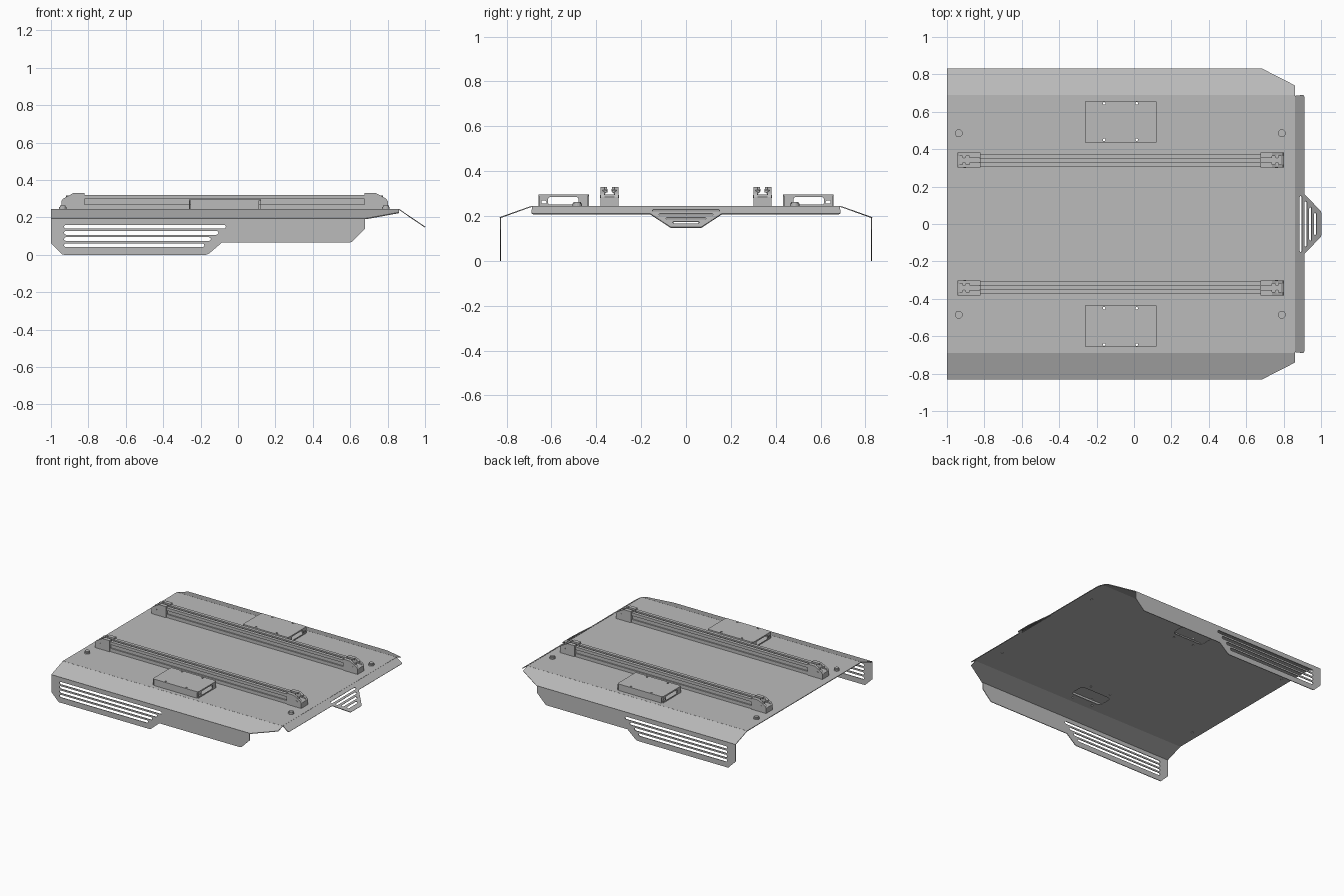
import bpy, bmesh, math
from mathutils import Matrix, Vector

if "Cube" in bpy.data.objects:
    bpy.data.objects.remove(bpy.data.objects["Cube"], do_unlink=True)

metal = bpy.data.materials.new("grey metal")
metal.use_nodes = True
GREY = (0.5, 0.5, 0.5, 1)
metal.diffuse_color = GREY
metal.node_tree.nodes["Principled BSDF"].inputs["Base Color"].default_value = GREY

X, Y, Z = Vector((1, 0, 0)), Vector((0, 1, 0)), Vector((0, 0, 1))
SHEET = 0.005
TOP = 0.245


def panel(name, outline, origin, u, v, thick=SHEET, holes=()):
    """Flat plate with holes: outline in (u, v), thickness centred on the plane."""
    curve = bpy.data.curves.new(name, 'CURVE')
    curve.dimensions, curve.fill_mode = '2D', 'BOTH'
    curve.extrude = thick / 2
    for loop in [outline, *holes]:
        s = curve.splines.new('POLY')
        s.points.add(len(loop) - 1)
        for p, (a, b) in zip(s.points, loop):
            p.co = (a, b, 0, 1)
        s.use_cyclic_u = True
    tmp = bpy.data.objects.new(name + "_tmp", curve)
    bpy.context.collection.objects.link(tmp)
    deps = bpy.context.evaluated_depsgraph_get()
    mesh = bpy.data.meshes.new_from_object(tmp.evaluated_get(deps))
    bpy.data.objects.remove(tmp)
    bpy.data.curves.remove(curve)
    u, v = u.normalized(), v.normalized()
    frame = Matrix((u, v, u.cross(v))).transposed().to_4x4()
    mesh.transform(Matrix.Translation(origin) @ frame)
    bm = bmesh.new()
    bm.from_mesh(mesh)
    bmesh.ops.remove_doubles(bm, verts=bm.verts, dist=1e-5)
    bmesh.ops.recalc_face_normals(bm, faces=bm.faces)
    for f in bm.faces:
        f.smooth = False
    bm.to_mesh(mesh)
    bm.free()
    mesh.materials.clear()
    mesh.materials.append(metal)
    obj = bpy.data.objects.new(name, mesh)
    bpy.context.collection.objects.link(obj)
    return obj


def slot(a0, a1, b, r, n=6):
    """Stadium shape running along the first axis."""
    arc = [math.pi * (i / n - 0.5) for i in range(n + 1)]
    right = [(a1 - r + r * math.cos(t), b + r * math.sin(t)) for t in arc]
    return right + [(a0 + r - r * math.cos(t), b - r * math.sin(t)) for t in arc]


def rounded(a0, a1, b0, b1, r, n=4):
    """Rectangle with rounded corners."""
    pts = []
    for k, (a, b) in enumerate([(a1 - r, b1 - r), (a0 + r, b1 - r), (a0 + r, b0 + r), (a1 - r, b0 + r)]):
        for i in range(n + 1):
            t = math.pi / 2 * (k + i / n)
            pts.append((a + r * math.cos(t), b + r * math.sin(t)))
    return pts


def circle(a, b, r):
    return [(a + r * math.cos(i * math.pi / 8), b + r * math.sin(i * math.pi / 8)) for i in range(16)]


def rect(a0, a1, b0, b1):
    return [(a0, b0), (a1, b0), (a1, b1), (a0, b1)]


# Main deck, with openings and bolt holes below the two covers
openings = []
BOLTS = [(x, y) for x in (-0.16, 0.015) for y in (0.45, 0.645)]
for s in (1, -1):
    openings.append(rounded(-0.2, 0.06, s * 0.55 - 0.06, s * 0.55 + 0.06, 0.03))
    openings += [circle(x, s * y, 0.007) for x, y in BOLTS]
panel("deck", rect(-1, 0.86, -0.69, 0.69), Z * (TOP - SHEET / 2), X, Y, holes=openings)

# Front lip with slotted tongue
down = Vector((0.14, 0, -0.095))
end = down.length
lip = [(-0.685, 0), (0.685, 0), (0.69, 0.052), (0.682, 0.06), (0.16, 0.06), (0.07, end - 0.004),
       (0.06, end), (-0.06, end), (-0.07, end - 0.004), (-0.16, 0.06), (-0.682, 0.06), (-0.69, 0.052)]
vents = [slot(-w, w, 0.037 + 0.031 * i, 0.008) for i, w in enumerate((0.15, 0.122, 0.09, 0.06))]
panel("front_lip", lip, Vector((0.86, 0, TOP - 0.002)), Y, down, holes=vents)

skirt = [(-1, 0.195), (-1, 0.062), (-0.94, 0.002), (-0.93, 0), (-0.17, 0), (-0.155, 0.006), (-0.085, 0.066),
         (0.6, 0.066), (0.61, 0.07), (0.68, 0.14), (0.68, 0.195)]
skirt_vents = [slot(-0.93, x, 0.15 - 0.033 * i, 0.01) for i, x in enumerate((-0.065, -0.105, -0.145, -0.18))]
bracket_side = [(-0.945, TOP), (-0.945, 0.285), (-0.935, 0.3), (-0.88, 0.33), (-0.82, 0.33), (-0.82, TOP)]
bracket_core = [(-0.945, TOP), (-0.945, 0.285), (-0.93, 0.295), (-0.82, 0.295), (-0.82, TOP)]

# Half of the slotted rail section, mirrored across its centre
half = [(0.009, 0.268), (0.009, 0.285), (0.02, 0.285), (0.02, 0.3), (0.009, 0.31), (0.009, 0.32),
        (0.034, 0.32), (0.034, 0.298), (0.024, 0.298), (0.024, 0.27), (0.034, 0.27), (0.034, TOP)]
rail_section = half + [(-a, b) for a, b in reversed(half)]

for s, side in ((1, "left"), (-1, "right")):
    # Sloped shoulder and vertical skirt
    slope = Vector((0, s * 0.14, -0.05))
    w = slope.length
    panel(side + "_shoulder", [(-1, 0), (0.86, 0), (0.86, 0.36 * w), (0.685, w), (-1, w)],
          Vector((0, s * 0.69, TOP - SHEET / 2)), X, slope)
    panel(side + "_skirt", skirt, Y * s * (0.83 - SHEET / 2), X, Z, holes=skirt_vents)

    # Rail and its end brackets
    y = s * 0.341
    panel(side + "_rail", rail_section, Vector((-0.075, y, 0)), Y, Z, 1.5)
    for m, place in ((1, "rear"), (-1, "front")):
        tag = f"{side}_{place}_bracket"
        shift = 0 if m == 1 else -0.143

        def flip(pts):
            return [(m * a + shift, b) for a, b in pts]

        for e in (1, -1):
            panel(tag + "_cheek", flip(bracket_side), Y * (y + e * 0.031), X, Z, 0.018)
            panel(tag + "_hook", flip(rect(-0.88, -0.82, 0.318, 0.33)), Y * (y + e * 0.017), X, Z, 0.012)
            panel(tag + "_bolt", circle(m * -0.908 + shift, y + e * 0.021, 0.011), Z * 0.311, X, Y, 0.012)
            panel(tag + "_pin", circle(m * -0.905 + shift, 0.287, 0.007), Y * (y + e * 0.04), X, Z, 0.003)
        panel(tag + "_core", flip(bracket_core), Y * y, X, Z, 0.046)

    # Hollow cover with end windows
    x0, x1, y0, y1 = -0.263, 0.122, 0.433, 0.658
    lid_y = sorted((s * y0, s * y1))
    panel(side + "_cover_lid", rounded(x0, x1, *lid_y, 0.012), Z * 0.2925, X, Y,
          holes=[circle(a, s * b, 0.007) for a, b in BOLTS])
    for wy in (y0 + 0.003, y1 - 0.003):
        panel(side + "_cover_wall", rect(x0 + 0.01, x1 - 0.01, TOP, 0.291), Y * s * wy, X, Z)
    window = rounded(0.48, 0.615, 0.252, 0.284, 0.008)
    small = slot(0.622, 0.645, 0.262, 0.007)
    for wx in (x0 + 0.003, x1 - 0.003):
        panel(side + "_cover_end", rect(y0 + 0.004, y1 - 0.004, TOP, 0.291), X * wx, Y * s, Z,
              holes=[window, small])

    # Round deck bolts with washers and stubs beneath
    for bx in (-0.937, 0.79):
        panel(side + "_deck_bolt", circle(bx, s * 0.485, 0.021), Z * 0.25, X, Y, 0.01)
        panel(side + "_deck_bolt_head", circle(bx, s * 0.485, 0.016), Z * 0.258, X, Y, 0.01)
        panel(side + "_deck_bolt_stub", circle(bx, s * 0.485, 0.008), Z * 0.238, X, Y, 0.006)
